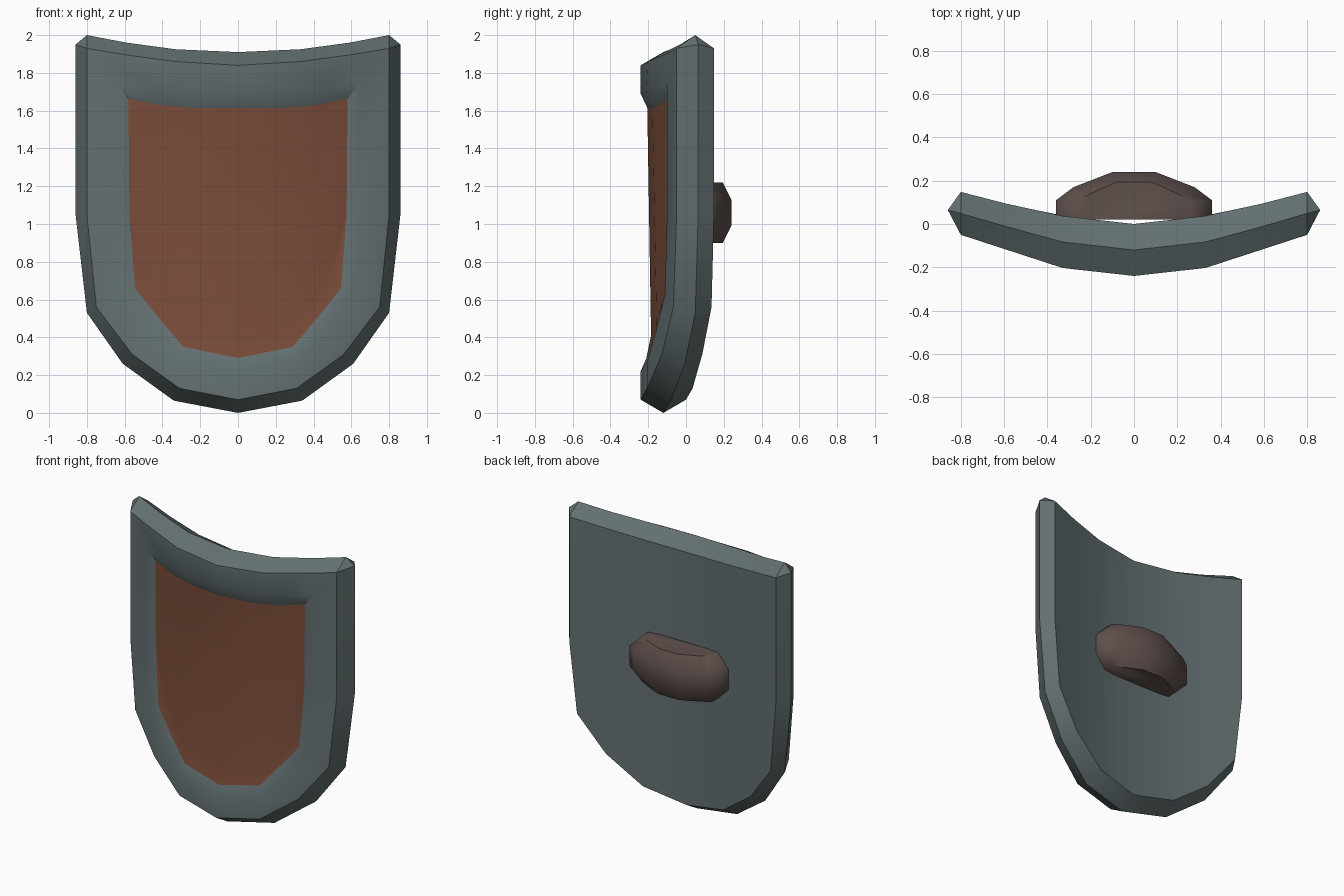
import bpy, bmesh, math

cube = bpy.data.objects.get("Cube")
if cube:
    bpy.data.objects.remove(cube, do_unlink=True)


def material(name, rgb):
    m = bpy.data.materials.new(name)
    m.use_nodes = True
    m.diffuse_color = (*rgb, 1)
    m.node_tree.nodes["Principled BSDF"].inputs["Base Color"].default_value = (*rgb, 1)
    return m


steel = material("grey steel", (0.125, 0.16, 0.165))
leather = material("red brown leather", (0.19, 0.07, 0.04))
wood = material("dark grip wood", (0.11, 0.078, 0.07))


def finish(bm, name, mat, angle, face_front=False):
    bmesh.ops.remove_doubles(bm, verts=bm.verts[:], dist=0.0005)
    bmesh.ops.recalc_face_normals(bm, faces=bm.faces[:])
    if face_front and sum(f.normal.y * f.calc_area() for f in bm.faces) > 0:
        bmesh.ops.reverse_faces(bm, faces=bm.faces[:])
    mesh = bpy.data.meshes.new(name)
    bm.to_mesh(mesh)
    bm.free()
    mesh.materials.append(mat)
    ob = bpy.data.objects.new(name, mesh)
    bpy.context.collection.objects.link(ob)
    bpy.ops.object.select_all(action='DESELECT')
    ob.select_set(True)
    bpy.context.view_layer.objects.active = ob
    bpy.ops.object.shade_smooth_by_angle(angle=math.radians(angle))
    return ob


# Depth of the curved shield, as a function of distance from the middle
def curve(points):
    def depth(x):
        x = abs(x)
        for (a, ya), (b, yb) in zip(points, points[1:]):
            if x <= b:
                return ya + (yb - ya) * (x - a) / (b - a)
        return points[-1][1]
    return depth


front = curve([(0, -0.24), (0.33, -0.203), (0.8, -0.05), (0.9, -0.02)])
back = curve([(0, 0), (0.4, 0.045), (0.8, 0.148), (0.9, 0.17)])


def middle(x):
    return (front(x) + back(x)) / 2


# Half outlines, from top middle round the corner to the bottom tip
RIDGE = [(0, 1.91), (0.33, 1.925), (0.59, 1.96), (0.8, 2), (0.86, 1.95),
         (0.86, 1.05), (0.8, 0.53), (0.61, 0.26), (0.34, 0.065), (0, 0)]
EDGE = [(0, 1.84), (0.33, 1.86), (0.59, 1.895), (0.8, 1.93), (0.8, 1.93),
        (0.8, 1.05), (0.75, 0.56), (0.56, 0.31), (0.31, 0.13), (0, 0.07)]
LIP = [(0, 1.69), (0.26, 1.695), (0.46, 1.715), (0.645, 1.745), (0.645, 1.745),
       (0.645, 1.05), (0.61, 0.63), (0.47, 0.44), (0.3, 0.27), (0, 0.22)]
RECESS = [(0, 1.615), (0.24, 1.615), (0.42, 1.63), (0.58, 1.665), (0.58, 1.665),
          (0.575, 1.05), (0.545, 0.66), (0.43, 0.515), (0.29, 0.35), (0, 0.29)]
FIELD = RECESS[:6] + [(0.51, 0.76), (0.4, 0.6), (0.27, 0.45), (0, 0.41)]


def ring(bm, half, depth, top=0, low=0):
    """Closed loop of vertices, pushed back by top or low at each end."""
    full = half + [(-x, z) for x, z in half[-2:0:-1]]
    return [bm.verts.new((x, depth(x) + (top if z > 1 else low), z)) for x, z in full]


def bridge(bm, a, b):
    n = len(a)
    for i in range(n):
        j = (i + 1) % n
        bm.faces.new((a[i], a[j], b[j], b[i]))


def fill(bm, r):
    """Vertical strips that follow the curve from side to side."""
    for s in (1, -1):
        p = [r[s * i] for i in range(9)] + [r[9]]
        bm.faces.new((p[0], p[1], p[8], p[9]))
        bm.faces.new((p[1], p[2], p[7], p[8]))
        bm.faces.new(p[2:8])


# Steel body: back, bevelled rim, front border and step down to the panel
bm = bmesh.new()
rings = [ring(bm, EDGE, back), ring(bm, RIDGE, middle), ring(bm, EDGE, front),
         ring(bm, LIP, front), ring(bm, RECESS, front, 0.035, 0.03)]
fill(bm, rings[0])
for a, b in zip(rings, rings[1:]):
    bridge(bm, a, b)
finish(bm, "shield_frame", steel, 35)

# Leather panel with a sloped lower border
bm = bmesh.new()
outer = ring(bm, RECESS, front, 0.035, 0.03)
inner = ring(bm, FIELD, front, 0.035, 0.055)
bridge(bm, outer, inner)
fill(bm, inner)
finish(bm, "front_panel", leather, 25, face_front=True)

# Grip block on the back, stacked from two cross-sections
WIDE = [(0.36, 0.02), (0.36, 0.11), (0.28, 0.17), (0.1, 0.24)]
SLIM = [(0.27, 0.02), (0.27, 0.1), (0.2, 0.14), (0.08, 0.195)]
bm = bmesh.new()
layers = []
for half, z in ((SLIM, 0.9), (WIDE, 0.99), (WIDE, 1.13), (SLIM, 1.22)):
    full = half + [(-x, y) for x, y in reversed(half)]
    layers.append([bm.verts.new((x, y, z)) for x, y in full])
for a, b in zip(layers, layers[1:]):
    bridge(bm, a, b)
bm.faces.new(layers[0])
bm.faces.new(layers[-1])
finish(bm, "back_grip", wood, 50)
